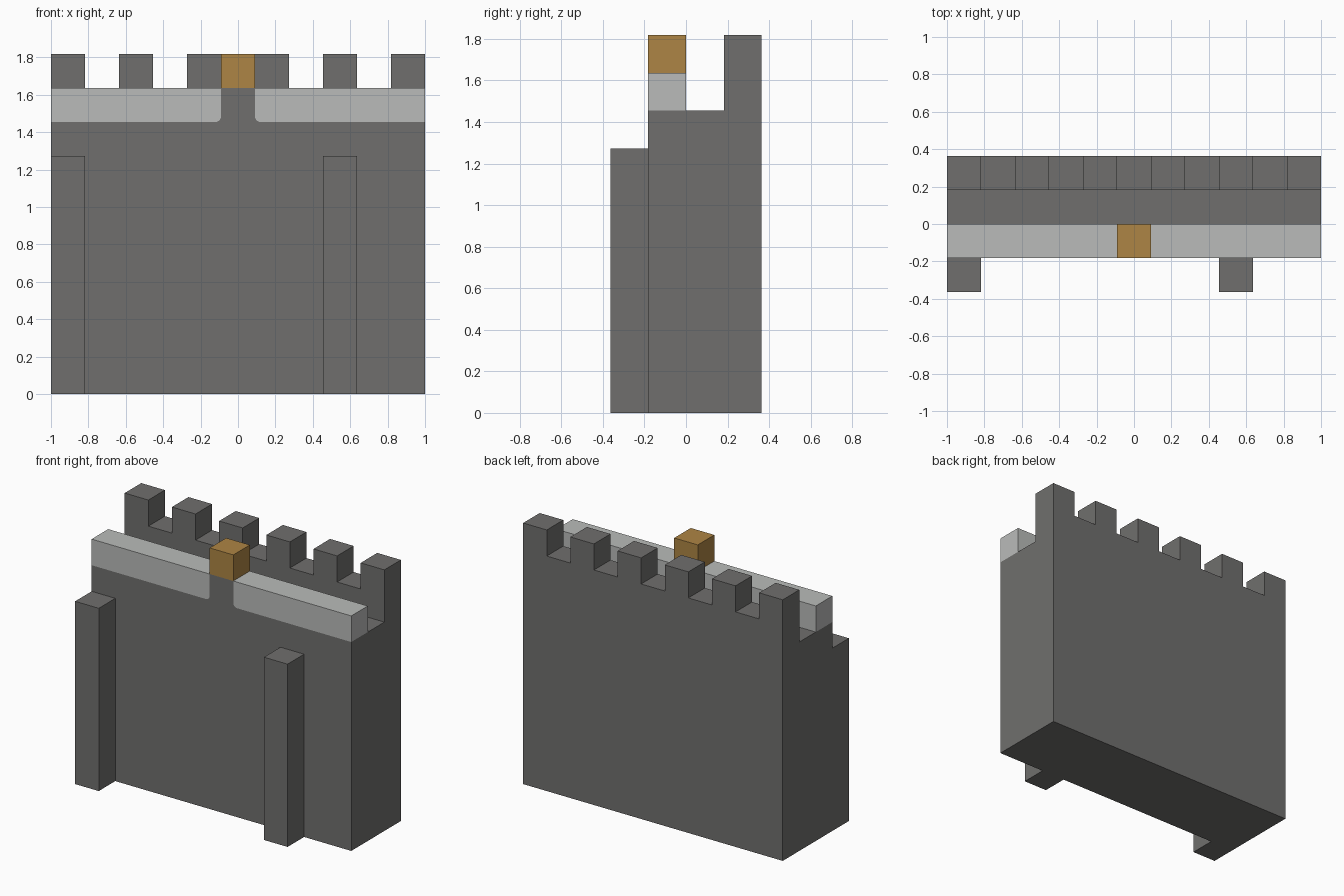
import bpy, bmesh, math

cube = bpy.data.objects.get("Cube")
if cube:
    bpy.data.objects.remove(cube, do_unlink=True)

U = 2 / 11          # one block
R = 0.03            # rounded inner corner of the ledge


def material(name, rgb):
    m = bpy.data.materials.new(name)
    m.use_nodes = True
    m.diffuse_color = (*rgb, 1)
    m.node_tree.nodes["Principled BSDF"].inputs["Base Color"].default_value = (*rgb, 1)
    return m


stone = material("dark stone", (0.162, 0.159, 0.155))
pale = material("pale stone", (0.49, 0.50, 0.49))
gold = material("gold", (0.42, 0.235, 0.058))


def prism(name, outline, y0, y1, mat):
    """Extrude an x-z outline from y0 to y1."""
    bm = bmesh.new()
    face = bm.faces.new([bm.verts.new((x, y0, z)) for x, z in outline])
    ext = bmesh.ops.extrude_face_region(bm, geom=[face])
    verts = [v for v in ext["geom"] if isinstance(v, bmesh.types.BMVert)]
    bmesh.ops.translate(bm, verts=verts, vec=(0, y1 - y0, 0))
    bmesh.ops.recalc_face_normals(bm, faces=bm.faces)
    mesh = bpy.data.meshes.new(name)
    bm.to_mesh(mesh)
    bm.free()
    mesh.materials.append(mat)
    obj = bpy.data.objects.new(name, mesh)
    bpy.context.collection.objects.link(obj)
    return obj


def rect(x0, x1, z0, z1):
    return [(x0, z0), (x1, z0), (x1, z1), (x0, z1)]


# Wall body up to the walkway
prism("wall", rect(-1, 1, 0, 8 * U), -U, 2 * U, stone)

# Rear parapet with its row of merlons, as one stepped outline
outline = [(-1, 8 * U), (1, 8 * U)]
for i in reversed(range(6)):
    left = -1 + 2 * i * U
    outline += [(left + U, 9 * U), (left + U, 10 * U), (left, 10 * U), (left, 9 * U)]
outline = [p for p in outline if not (abs(abs(p[0]) - 1) < 1e-6 and abs(p[1] - 9 * U) < 1e-6)]
prism("parapet", outline, U, 2 * U, stone)

# Front buttresses
for name, x in (("right_buttress", -1), ("left_buttress", -1 + 8 * U)):
    prism(name, rect(x, x + U, 0, 7 * U), -2 * U, -U, stone)

# Pale ledges with a rounded lower inner corner, and the pier between them
h = U / 2
arc = [(h + R - R * math.cos(a), 8 * U + R - R * math.sin(a))
       for a in (i * math.pi / 12 for i in range(7))]
prism("left_ledge", [(h, 9 * U)] + arc + [(1, 8 * U), (1, 9 * U)], -U, 0, pale)
prism("right_ledge", [(-x, z) for x, z in [(h, 9 * U)] + arc + [(1, 8 * U), (1, 9 * U)]],
      -U, 0, pale)
side = [(h, 9 * U)] + arc
prism("pier", side + [(-x, z) for x, z in reversed(side)], -U, 0, stone)

# Gold block on top of the pier
prism("gold_block", rect(-h, h, 9 * U, 10 * U), -U, 0, gold)
